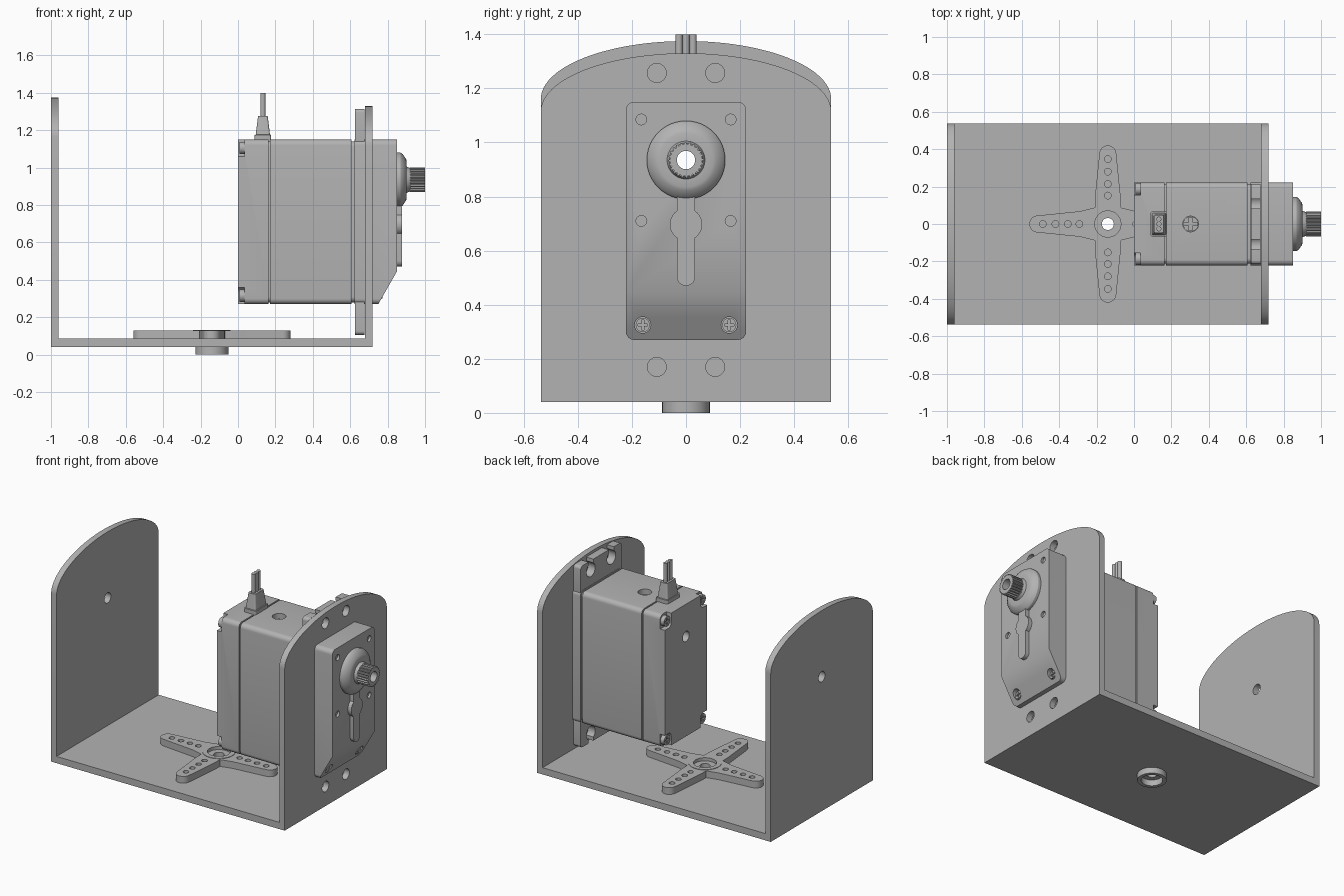
import bpy, bmesh
from math import sin, cos, pi, radians

if "Cube" in bpy.data.objects:
    bpy.data.objects.remove(bpy.data.objects["Cube"])

grey = bpy.data.materials.new("plain grey")
grey.use_nodes = True
GREY = (0.45, 0.45, 0.45, 1)
grey.diffuse_color = GREY
grey.node_tree.nodes["Principled BSDF"].inputs["Base Color"].default_value = GREY

AXES = {"x": lambda h, a, b: (h, a, b),
        "y": lambda h, a, b: (a, h, b),
        "z": lambda h, a, b: (a, b, h)}


def loft(name, axis, sections):
    """Solid through matching outlines, each given as (height, points)."""
    bm = bmesh.new()
    rings = [[bm.verts.new(AXES[axis](h, *p)) for p in pts] for h, pts in sections]
    n = len(rings[0])
    for low, high in zip(rings, rings[1:]):
        for i in range(n):
            j = (i + 1) % n
            bm.faces.new((low[i], low[j], high[j], high[i]))
    bm.faces.new(rings[0])
    bm.faces.new(rings[-1])
    bmesh.ops.recalc_face_normals(bm, faces=bm.faces)
    mesh = bpy.data.meshes.new(name)
    bm.to_mesh(mesh)
    bm.free()
    mesh.materials.append(grey)
    obj = bpy.data.objects.new(name, mesh)
    bpy.context.collection.objects.link(obj)
    return obj


def prism(name, axis, lo, hi, pts):
    return loft(name, axis, [(lo, pts), (hi, pts)])


def circle(a, b, r, n=32):
    return [(a + r * cos(2 * pi * i / n), b + r * sin(2 * pi * i / n)) for i in range(n)]


def rect(a, b, w, h, r=0.0):
    """Rectangle by centre and half sizes, with rounded corners."""
    if not r:
        return [(a - w, b - h), (a + w, b - h), (a + w, b + h), (a - w, b + h)]
    pts = []
    for k, (sa, sb) in enumerate(((1, 1), (-1, 1), (-1, -1), (1, -1))):
        for i in range(7):
            t = pi / 2 * (k + i / 6)
            pts.append((a + sa * (w - r) + r * cos(t), b + sb * (h - r) + r * sin(t)))
    return pts


def rod(name, axis, lo, hi, a, b, r, n=32):
    return prism(name, axis, lo, hi, circle(a, b, r, n))


def boolean(obj, tools, mode="DIFFERENCE"):
    bpy.context.view_layer.objects.active = obj
    for tool in tools:
        tool.hide_render = True
        mod = obj.modifiers.new("boolean", "BOOLEAN")
        mod.operation, mod.solver, mod.object = mode, "EXACT", tool
        bpy.ops.object.modifier_apply(modifier=mod.name)
        bpy.data.objects.remove(tool)


def cross_cut(obj, axis, lo, hi, a, b, s):
    boolean(obj, [prism("cutter", axis, lo, hi, rect(a, b, *wh))
                  for wh in ((s, s * 0.25), (s * 0.25, s))])


SHAFT_Z = 0.935
MID_Z = 0.71


def bore():
    return rod("cutter", "x", -1.2, 1.2, 0, SHAFT_Z, 0.034)


# U-shaped bracket: base and two round-topped walls
def wall(name, lo, hi, spring):
    arch = [(0.537 * cos(pi * i / 48), spring + 0.215 * sin(pi * i / 48)) for i in range(49)]
    return prism(name, "x", lo, hi, [(-0.537, 0.04), (0.537, 0.04)] + arch)


base = prism("bracket_base", "z", 0.04, 0.085, rect(-0.14, 0, 0.825, 0.537))
left_wall = wall("bracket_plain_wall", -1, -0.96, 1.16)
servo_wall = wall("bracket_servo_wall", 0.68, 0.72, 1.115)
boolean(left_wall, [bore()])
boolean(servo_wall, [rod("cutter", "x", 0.6, 0.8, y, z, 0.035)
                     for y in (-0.108, 0.108) for z in (0.17, 1.257)] + [bore()])

# Servo case: back cover, middle, front, joined by slimmer cores
back = prism("servo_back_cover", "x", 0, 0.162, rect(0, MID_Z, 0.222, 0.44, 0.03))
middle = prism("servo_middle_case", "x", 0.172, 0.608, rect(0, MID_Z, 0.222, 0.44, 0.03))
core = prism("servo_core", "x", 0.1, 0.7, rect(0, MID_Z, 0.212, 0.43, 0.03))
front = prism("servo_front_case", "x", 0.622, 0.85, rect(0, MID_Z, 0.222, 0.44, 0.03))
corners = [(sy, sz) for sy in (-1, 1) for sz in (-1, 1)]
boolean(back, [prism("cutter", "x", -0.1, 0.035, rect(sy * 0.215, MID_Z + sz * 0.44, 0.06, 0.09, 0.03))
               for sy, sz in corners] + [bore()])
boolean(middle, [bore()])
boolean(core, [bore()])

# Sloped lower front with counterbored screws
boolean(front, [prism("cutter", "y", -0.4, 0.4, [(0.75, 0.27), (0.72, 0.2175), (0.9, 0.2), (0.9, 0.5325)])]
        + [rod("cutter", "x", 0.755, 0.95, y, 0.325, 0.03, 24) for y in (-0.16, 0.16)]
        + [rod("cutter", "x", 0.835, 0.95, y, z, 0.02, 16) for y in (-0.165, 0.165) for z in (MID_Z, 1.085)]
        + [bore()])
for side, y in (("right", -0.16), ("left", 0.16)):
    head = rod("front_screw_" + side, "x", 0.74, 0.772, y, 0.325, 0.026, 24)
    cross_cut(head, "x", 0.762, 0.8, y, 0.325, 0.018)

# Back corner screws
for sy, sz in corners:
    y, z = sy * 0.187, MID_Z + sz * 0.395
    head = rod("back_screw", "x", 0.008, 0.05, y, z, 0.033, 24)
    cross_cut(head, "x", -0.02, 0.02, y, z, 0.022)

# Mounting ears with open-ended slots
for name, sz in (("upper_mounting_ear", 1), ("lower_mounting_ear", -1)):
    ear = prism(name, "x", 0.625, 0.677, rect(0, MID_Z + sz * 0.5, 0.215, 0.104, 0.02))
    cuts = []
    for y in (-0.108, 0.108):
        cuts.append(rod("cutter", "x", 0.6, 0.7, y, MID_Z + sz * 0.543, 0.045))
        cuts.append(prism("cutter", "x", 0.6, 0.7, rect(y, MID_Z + sz * 0.6, 0.026, 0.06)))
    boolean(ear, cuts)

# Round boss and splined output shaft
profile = [(0.84, 0.145), (0.868, 0.145), (0.88, 0.138), (0.898, 0.112), (0.902, 0.1),
           (0.902, 0.07), (0.922, 0.062)]
boss = loft("shaft_boss", "x", [(x, circle(0, SHAFT_Z, r, 48)) for x, r in profile])
teeth = 24
spline = []
for i in range(teeth * 4):
    r = 0.066 if i % 4 < 2 else 0.058
    t = 2 * pi * i / (teeth * 4)
    spline.append((r * cos(t), SHAFT_Z + r * sin(t)))
shaft = prism("output_shaft", "x", 0.92, 1.0, spline)
boolean(boss, [bore()])
boolean(shaft, [bore()])

# Raised gear bump below the boss
bump = prism("gear_bump", "x", 0.84, 0.876, rect(0, 0.65, 0.034, 0.18, 0.033))
boolean(bump, [rod("cutter", "x", 0.84, 0.876, 0, 0.697, 0.06)], "UNION")

# Cable strain relief, wires and the screw well in the top
CX = 0.133
loft("cable_grommet", "z", [(1.14, rect(CX, 0, 0.044, 0.068, 0.01)), (1.175, rect(CX, 0, 0.044, 0.068, 0.01)),
                            (1.176, rect(CX, 0, 0.038, 0.06, 0.01)), (1.275, rect(CX, 0, 0.026, 0.048, 0.01))])
for y in (-0.026, 0, 0.026):
    rod("cable_wire", "z", 1.25, 1.4, CX, y, 0.0135, 16)
for part in (middle, core):
    boolean(part, [rod("cutter", "z", 1.1, 1.3, 0.303, 0, 0.042)])
well_screw = rod("top_well_screw", "z", 1.08, 1.115, 0.303, 0, 0.041)
cross_cut(well_screw, "z", 1.105, 1.2, 0.303, 0, 0.036)

# Four-armed horn with round tips
HX = -0.14
horn = rod("servo_horn", "z", 0.08, 0.133, HX, 0, 0.1, 48)
arms, holes = [], []
for k in range(4):
    c, s = cos(k * pi / 2), sin(k * pi / 2)
    root = 0.088 if k % 2 == 0 else 0.07
    tip = [(0.375 + 0.045 * cos(radians(a)), 0.045 * sin(radians(a))) for a in range(-84, 85, 12)]
    outline = [(0, -root * 0.9), (0.07, -root), (0.15, -0.068)] + tip
    outline += [(0.15, 0.068), (0.07, root), (0, root * 0.9)]
    arms.append(prism("arm", "z", 0.082, 0.13, [(HX + c * u - s * v, s * u + c * v) for u, v in outline]))
    holes += [rod("cutter", "z", 0.087, 0.2, HX + c * d, s * d, 0.018, 16) for d in (0.152, 0.214, 0.28, 0.347)]
boolean(horn, arms, "UNION")
boolean(horn, holes + [rod("cutter", "z", 0.112, 0.2, HX, 0, 0.07),
                       rod("cutter", "z", 0.05, 0.2, HX, 0, 0.032)])

# Hub under the base, with its socket
hub = rod("horn_hub", "z", 0, 0.06, HX, 0, 0.088, 48)
boolean(hub, [rod("cutter", "z", -0.1, 0.045, HX, 0, 0.065)])
boolean(base, [rod("cutter", "z", 0, 0.2, HX, 0, 0.032)])
boolean(hub, [rod("cutter", "z", -0.1, 0.2, HX, 0, 0.032)])

# Smooth the curves, keep edges sharp
for obj in bpy.context.collection.objects:
    if obj.type == "MESH" and obj.data.materials and obj.data.materials[0] == grey:
        bpy.ops.object.select_all(action="DESELECT")
        obj.select_set(True)
        bpy.context.view_layer.objects.active = obj
        bpy.ops.object.shade_smooth_by_angle(angle=radians(30))
